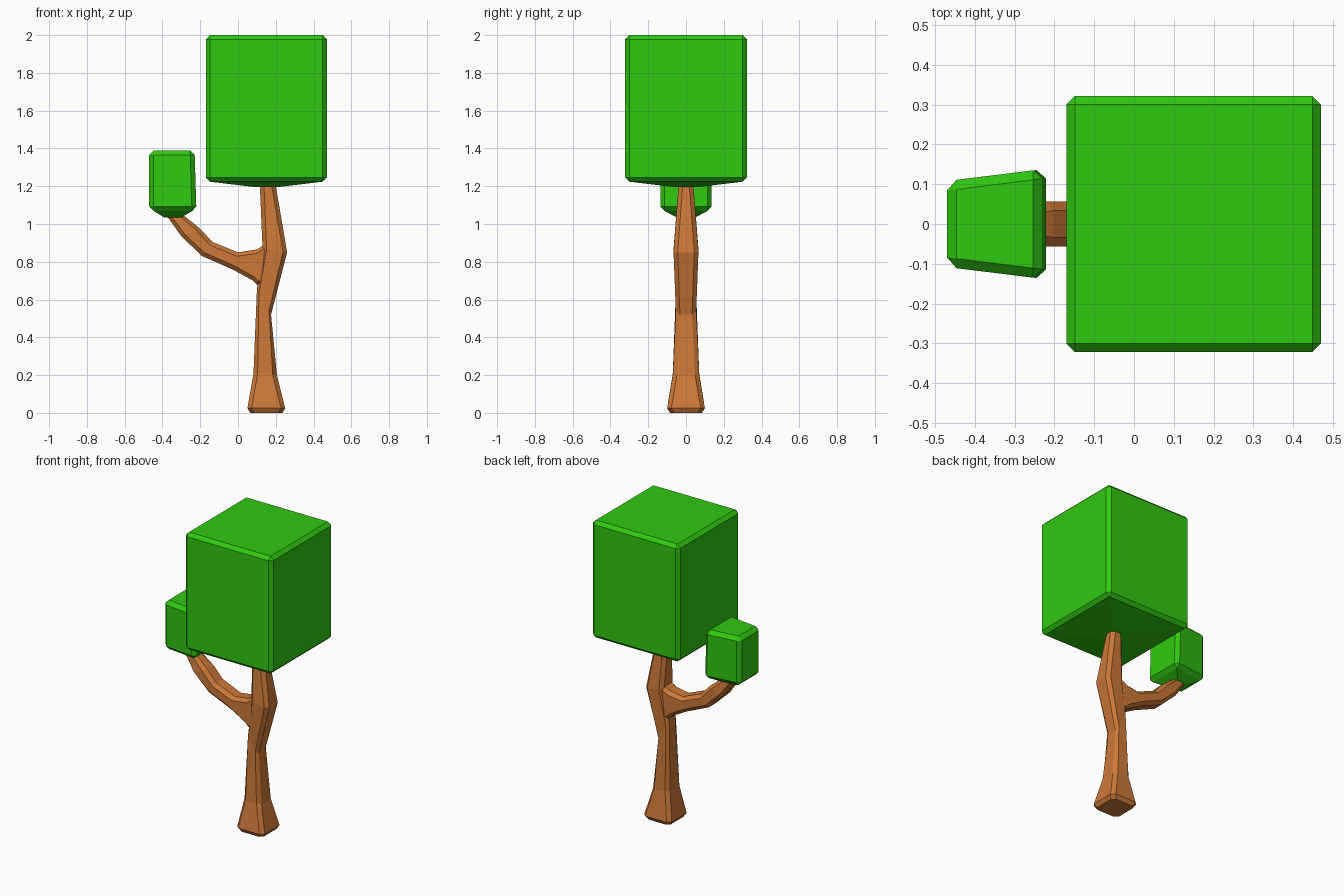
import bpy, bmesh
from mathutils import Vector

if "Cube" in bpy.data.objects:
    bpy.data.objects.remove(bpy.data.objects["Cube"])


def material(name, rgb):
    m = bpy.data.materials.new(name)
    m.diffuse_color = (*rgb, 1)
    m.use_nodes = True
    m.node_tree.nodes["Principled BSDF"].inputs["Base Color"].default_value = m.diffuse_color
    return m


BARK = material("bark", (0.60, 0.19, 0.04))
LEAF = material("leaf", (0.03, 0.58, 0.005))


def finish(bm, name, mat):
    bmesh.ops.recalc_face_normals(bm, faces=bm.faces)
    me = bpy.data.meshes.new(name)
    bm.to_mesh(me)
    bm.free()
    me.materials.append(mat)
    ob = bpy.data.objects.new(name, me)
    bpy.context.collection.objects.link(ob)
    return ob


def limb(name, sections, c=0.022):
    """Loft chamfered rectangles, each given by two xz edge points and a half depth."""
    bm = bmesh.new()
    rings = []
    for ax, az, bx, bz, h in sections:
        a, b = Vector((ax, 0, az)), Vector((bx, 0, bz))
        d = (b - a).normalized() * c
        y1, y2 = Vector((0, h, 0)), Vector((0, h - c, 0))
        pts = [a - y2, a + d - y1, b - d - y1, b - y2,
               b + y2, b - d + y1, a + d + y1, a + y2]
        rings.append([bm.verts.new(p) for p in pts])
    for r, s in zip(rings, rings[1:]):
        for i in range(8):
            j = (i + 1) % 8
            bm.faces.new((r[i], r[j], s[j], s[i]))
    bm.faces.new(rings[0])
    bm.faces.new(rings[-1])
    return finish(bm, name, BARK)


def foliage(name, x0, x1_bottom, x1_top, h0, h1, z0, z1, bevel, tip_z, tip_scale):
    """Bevelled block, optionally tapered, with a shallow bulge underneath."""
    bm = bmesh.new()
    bmesh.ops.create_cube(bm, size=2)
    for v in bm.verts:
        top = v.co.z > 0
        right = v.co.x > 0
        v.co = ((x1_top if top else x1_bottom) if right else x0,
                v.co.y * (h1 if right else h0), z1 if top else z0)
    bmesh.ops.bevel(bm, geom=bm.edges[:], offset=bevel, segments=1,
                    profile=0.5, affect='EDGES')
    bm.normal_update()
    bottom = min(bm.faces, key=lambda f: f.calc_center_median().z)
    centre = bottom.calc_center_median()
    tip = bmesh.ops.extrude_discrete_faces(bm, faces=[bottom])["faces"][0]
    for v in tip.verts:
        v.co = centre + (v.co - centre) * tip_scale
        v.co.z = tip_z
    bmesh.ops.remove_doubles(bm, verts=bm.verts[:], dist=1e-5)
    return finish(bm, name, LEAF)


# Trunk, flared at the foot and kinked at the fork
trunk = limb("trunk", [
    (0.065, 0.00, 0.235, 0.00, 0.085),
    (0.05, 0.025, 0.25, 0.025, 0.10),
    (0.082, 0.21, 0.206, 0.20, 0.07),
    (0.10, 0.65, 0.175, 0.52, 0.054),
    (0.13, 0.87, 0.26, 0.85, 0.066),
    (0.115, 1.22, 0.197, 1.22, 0.038),
])

# Side branch curving up to the small foliage block
branch = limb("branch", [
    (0.19, 0.90, 0.16, 0.68, 0.050),
    (0.13, 0.885, 0.105, 0.675, 0.056),
    (0.10, 0.865, 0.08, 0.70, 0.056),
    (0.00, 0.85, -0.03, 0.76, 0.054),
    (-0.135, 0.905, -0.19, 0.83, 0.056),
    (-0.20, 0.975, -0.30, 0.935, 0.056),
    (-0.30, 1.055, -0.385, 1.055, 0.042),
])

# Merge the branch into the trunk
mod = trunk.modifiers.new("fork", 'BOOLEAN')
mod.operation = 'UNION'
mod.solver = 'EXACT'
mod.object = branch
bpy.context.view_layer.objects.active = trunk
bpy.ops.object.modifier_apply(modifier=mod.name)
bpy.data.objects.remove(branch)
trunk.name = "trunk_and_branch"

# Foliage blocks
foliage("large_foliage", -0.17, 0.47, 0.47, 0.322, 0.322, 1.224, 2.0, 0.022, 1.197, 0.25)
foliage("small_foliage", -0.47, -0.22, -0.23, 0.108, 0.138, 1.068, 1.39, 0.024, 1.035, 0.45)
